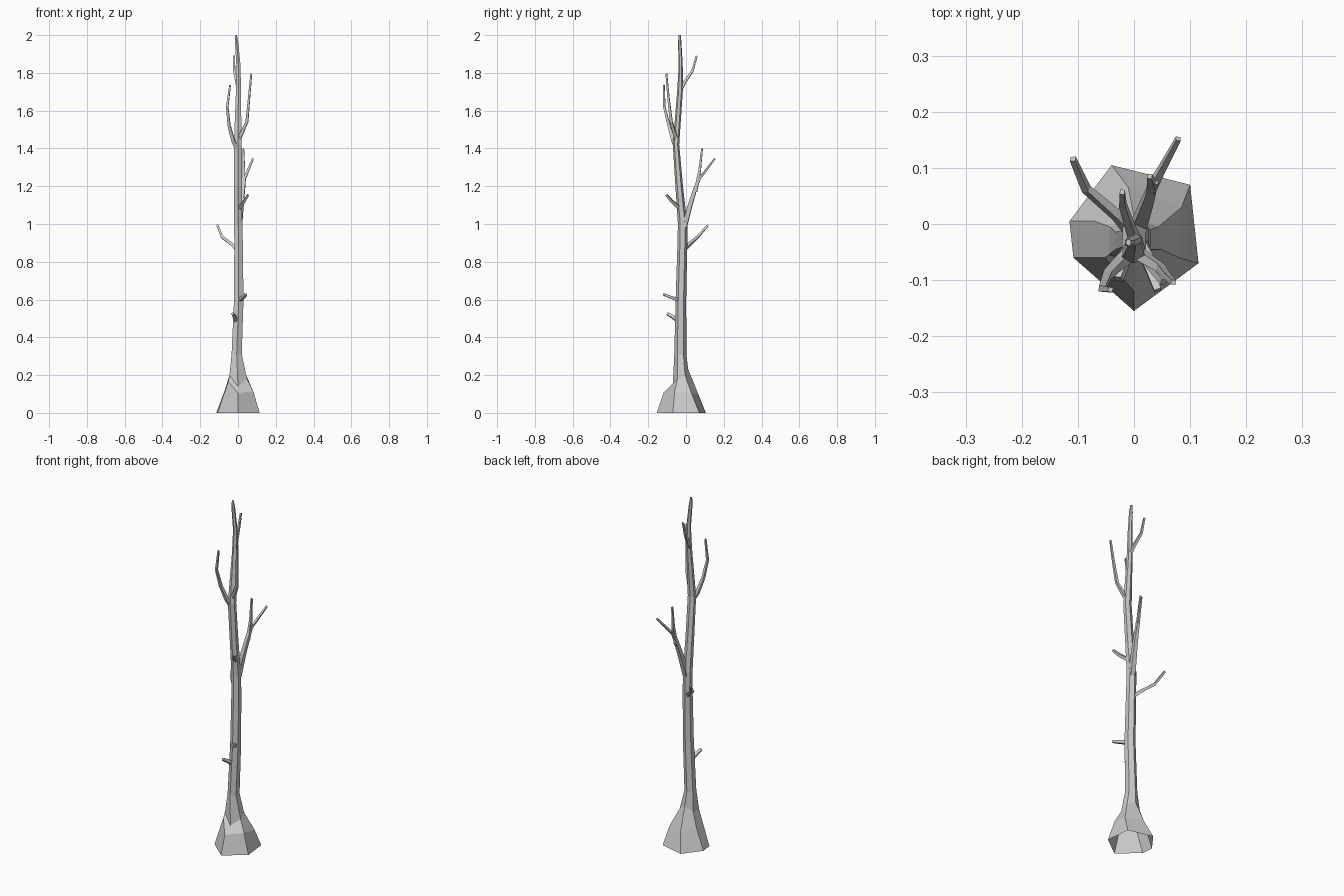
import bpy, bmesh, math
from mathutils import Vector


def loft(name, rings, cap_end=True):
    """Skin a list of vertex rings into a flat-shaded tube, open at the start."""
    bm = bmesh.new()
    loops = [[bm.verts.new(p) for p in r] for r in rings]
    n = len(loops[0])
    for a, b in zip(loops, loops[1:]):
        for i in range(n):
            j = (i + 1) % n
            bm.faces.new((a[i], a[j], b[j], b[i]))
    if cap_end:
        bm.faces.new(loops[-1])
    bmesh.ops.recalc_face_normals(bm, faces=bm.faces)
    me = bpy.data.meshes.new(name)
    bm.to_mesh(me)
    bm.free()
    ob = bpy.data.objects.new(name, me)
    bpy.context.collection.objects.link(ob)
    return ob


def flat_ring(x, y, z, rx, ry, sides=6):
    return [(x + rx * math.cos(a), y + ry * math.sin(a), z)
            for a in (-math.pi / 2 + i * math.tau / sides for i in range(sides))]


def branch(name, pts, r0, r1, sides=4):
    """Tapered limb following a bent path."""
    pts = [Vector(p) for p in pts]
    rings = []
    last = len(pts) - 1
    for k, p in enumerate(pts):
        t = (pts[min(k + 1, last)] - pts[max(k - 1, 0)]).normalized()
        u = t.cross(Vector((0.6, -0.8, 0))).normalized()
        v = t.cross(u)
        r = r0 + (r1 - r0) * k / last
        rings.append([p + r * (math.cos(a) * u + math.sin(a) * v)
                      for a in (i * math.tau / sides for i in range(sides))])
    return loft(name, rings)


# Flared root base, uneven hexagon narrowing into the trunk
base = [
    [(0, -.155, 0), (.115, -.07, 0), (.10, .07, 0),
     (-.04, .105, 0), (-.115, .005, 0), (-.108, -.06, 0)],
    [(0, -.12, .105), (.08, -.06, .115), (.085, .03, .10),
     (-.01, .065, .10), (-.07, .005, .12), (-.052, -.06, .165)],
    [(0, -.07, .14), (.048, -.045, .18), (.043, -.005, .20),
     (.0, .012, .23), (-.043, -.005, .20), (-.045, -.055, .20)],
]
# Trunk sections: x, y, z, half width in x, half width in y
trunk = [
    (-.007, -.030, .31, .031, .032),
    (.004, -.027, .60, .029, .028),
    (.003, -.019, .90, .026, .026),
    (.001, -.018, 1.0, .025, .025),
    (.000, -.036, 1.2, .024, .020),
    (-.001, -.053, 1.42, .024, .017),
    (.002, -.032, 1.70, .015, .015),
    (.003, -.028, 1.83, .013, .011),
    (-.007, -.033, 1.96, .010, .009),
    (-.010, -.033, 2.0, .005, .006),
]
loft("trunk", base + [flat_ring(*s) for s in trunk])

# Large fork at mid height
branch("fork_limb", [(.006, -.010, .98), (.018, .022, 1.10), (.028, .050, 1.19),
                     (.036, .078, 1.26)], .019, .010)
branch("fork_tip_back", [(.033, .068, 1.24), (.048, .095, 1.27), (.079, .152, 1.345)], .011, .006)
branch("fork_tip_up", [(.028, .050, 1.17), (.031, .072, 1.28), (.028, .085, 1.40)], .012, .006)

# Side branches
branch("left_branch", [(-.005, -.012, .865), (-.03, .015, .89), (-.085, .062, .932),
                       (-.109, .116, .993)], .014, .007)
branch("top_branch", [(.002, -.03, 1.71), (-.006, -.008, 1.75), (-.020, .034, 1.81),
                      (-.021, .057, 1.89)], .013, .006)
branch("upper_left_branch", [(-.005, -.052, 1.40), (-.025, -.068, 1.44), (-.047, -.09, 1.52),
                             (-.057, -.115, 1.62), (-.042, -.117, 1.735)], .015, .006)
branch("upper_right_branch", [(.005, -.05, 1.45), (.022, -.062, 1.485), (.047, -.078, 1.54),
                              (.058, -.092, 1.66), (.070, -.104, 1.795)], .014, .006)

# Short broken twigs on the front
branch("twig_high", [(.008, -.035, 1.085), (.033, -.075, 1.12), (.053, -.103, 1.153)], .013, .008)
branch("twig_mid", [(.008, -.035, .597), (.028, -.08, .612), (.042, -.118, .627)], .013, .009)
branch("twig_low", [(-.008, -.04, .487), (-.018, -.068, .507), (-.028, -.098, .525)], .014, .010)
